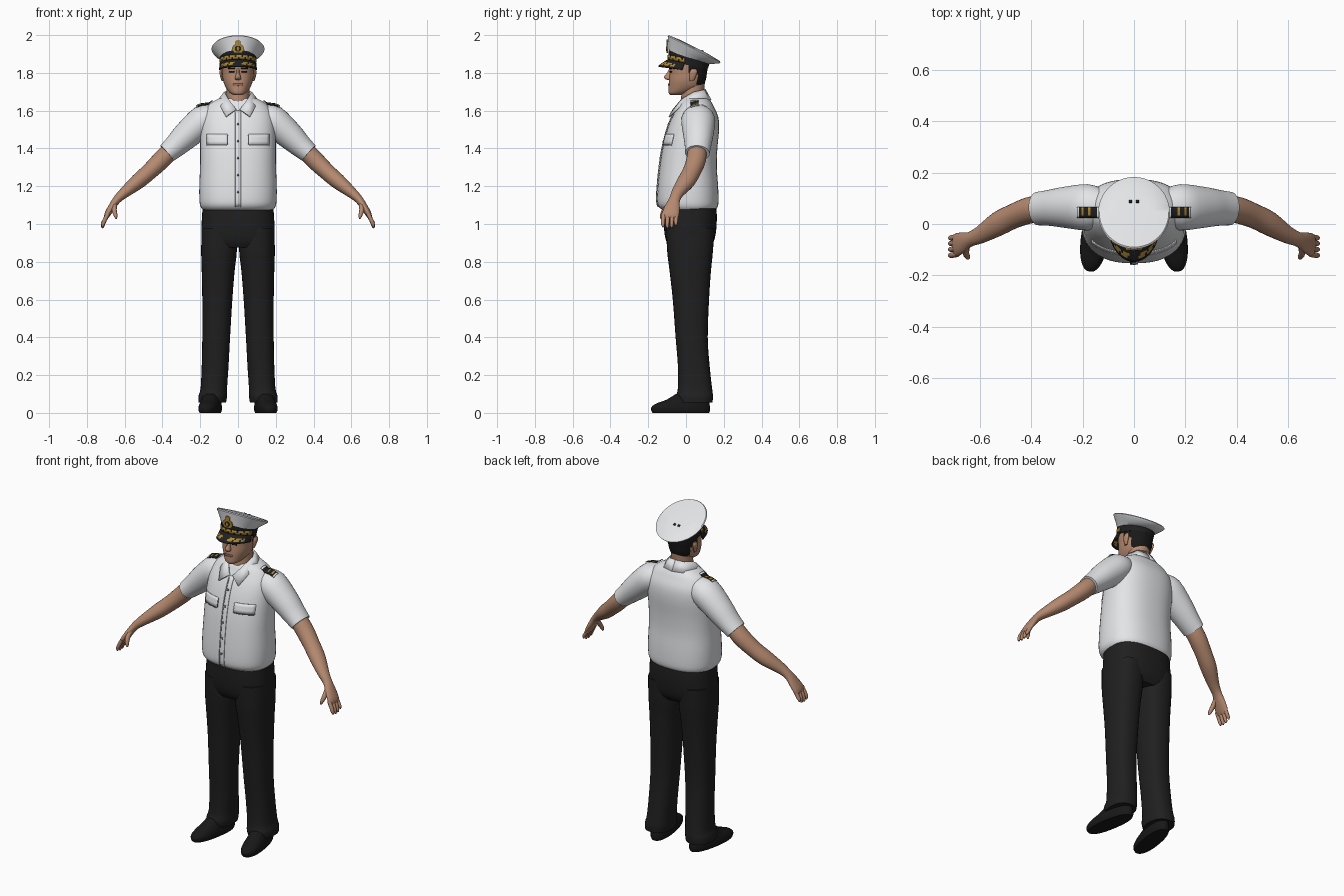
import bpy, bmesh, math
from mathutils import Vector
from mathutils.bvhtree import BVHTree

if "Cube" in bpy.data.objects:
    bpy.data.objects.remove(bpy.data.objects["Cube"])

def material(name, r, g, b):
    m = bpy.data.materials.new(name)
    m.diffuse_color = (r, g, b, 1)
    m.use_nodes = True
    m.node_tree.nodes["Principled BSDF"].inputs["Base Color"].default_value = m.diffuse_color
    return m

WHITE = material("white_cotton", .80, .81, .83)
BLACK = material("black_cloth", .014, .014, .015)
SHOE = material("black_leather", .009, .009, .009)
SKIN = material("skin", .46, .25, .16)
HAIR = material("dark_hair", .010, .009, .009)
GOLD = material("gold_braid", .42, .24, .03)
LIPS = material("lips", .32, .14, .10)
SEAM = material("seam_grey", .12, .12, .13)

def make(name, verts, faces, mats, rule=None, mirror=False, thick=0, angle=40):
    """Mesh object; rule(face index, centre) picks the material slot."""
    me = bpy.data.meshes.new(name)
    me.from_pydata([tuple(v) for v in verts], [], faces)
    bm = bmesh.new()
    bm.from_mesh(me)
    bmesh.ops.recalc_face_normals(bm, faces=bm.faces)
    bm.to_mesh(me)
    bm.free()
    for m in mats:
        me.materials.append(m)
    for i, p in enumerate(me.polygons):
        p.use_smooth = True
        if rule:
            p.material_index = rule(i, p.center)
    me.set_sharp_from_angle(angle=math.radians(angle))
    ob = bpy.data.objects.new(name, me)
    bpy.context.collection.objects.link(ob)
    if thick:
        s = ob.modifiers.new("thickness", 'SOLIDIFY')
        s.thickness, s.offset = thick, 0
    if mirror:
        ob.modifiers.new("mirror", 'MIRROR').use_mirror_merge = False
    return ob

def smooth(rings, k):
    """Catmull-Rom between rings of (centre, axis a, axis b)."""
    out = []
    for i in range(len(rings) - 1):
        p0, p1, p2, p3 = (rings[min(max(j, 0), len(rings) - 1)] for j in range(i - 1, i + 3))
        for s in range(k):
            t = s / k
            out.append([.5 * (2 * b + (c - a) * t + (2 * a - 5 * b + 4 * c - d) * t * t
                              + (3 * b - a - 3 * c + d) * t ** 3)
                        for a, b, c, d in zip(p0, p1, p2, p3)])
    return out + [rings[-1]]

def loft(name, rings, mats, n=32, k=3, power=2, **kw):
    """Skin over superelliptic rings, closed at both ends."""
    rings = smooth(rings, k) if k > 1 else rings
    f = lambda v: math.copysign(abs(v) ** (2 / power), v)
    verts = [c + a * f(math.cos(2 * math.pi * j / n)) + b * f(math.sin(2 * math.pi * j / n))
             for c, a, b in rings for j in range(n)]
    faces = [(i * n + j, i * n + (j + 1) % n, (i + 1) * n + (j + 1) % n, (i + 1) * n + j)
             for i in range(len(rings) - 1) for j in range(n)]
    faces += [tuple(range(n))[::-1], tuple(range(len(verts) - n, len(verts)))]
    return make(name, verts, faces, mats, **kw)

def stack(rows):
    """Level rings from (z, x_left, x_right, y_front, y_back)."""
    return [(Vector(((l + r) / 2, (f + b) / 2, z)), Vector(((r - l) / 2, 0, 0)),
             Vector((0, (b - f) / 2, 0))) for z, l, r, f, b in rows]

def sym(rows):
    return stack([(z, -h, h, f, b) for z, h, f, b in rows])

def tube(rows):
    """Rings square to a path of (x, y, z, thickness radius, y radius)."""
    pts = [Vector(r[:3]) for r in rows]
    out = []
    for i, r in enumerate(rows):
        t = (pts[min(i + 1, len(pts) - 1)] - pts[max(i - 1, 0)]).normalized()
        b = (Vector((0, 1, 0)) - t * t.y).normalized()
        out.append((pts[i], b.cross(t) * r[3], b * r[4]))
    return out

def grid(name, rows, mats, **kw):
    n = len(rows[0])
    faces = [(i * n + j, i * n + j + 1, (i + 1) * n + j + 1, (i + 1) * n + j)
             for i in range(len(rows) - 1) for j in range(n - 1)]
    return make(name, [v for r in rows for v in r], faces, mats, **kw)

# shirt body and short sleeves
torso = loft("shirt_body", sym([
    (1.075, .185, -.125, .155), (1.09, .197, -.143, .167), (1.12, .204, -.153, .172),
    (1.2, .205, -.15, .17), (1.3, .201, -.14, .163), (1.4, .2, -.125, .166),
    (1.5, .199, -.1, .175), (1.57, .19, -.072, .17), (1.62, .165, -.043, .148),
    (1.645, .138, -.03, .135), (1.665, .1, -.015, .12)]), [WHITE], n=48, power=2.4)
sleeve = loft("sleeve", tube([
    (.12, .065, 1.575, .065, .07), (.18, .065, 1.55, .082, .09), (.27, .065, 1.472, .074, .08),
    (.33, .063, 1.415, .062, .07), (.375, .06, 1.375, .054, .065)]), [WHITE], mirror=True)

# trousers
loft("trouser_seat", sym([(1.12, .185, -.115, .155), (1.05, .19, -.118, .163), (.97, .194, -.116, .16),
     (.91, .19, -.105, .148), (.875, .175, -.085, .125)]), [BLACK], n=40, power=2.5)
loft("trouser_leg", stack([
    (.98, .01, .192, -.105, .15), (.86, .006, .195, -.1, .143), (.75, .018, .192, -.087, .132),
    (.6, .03, .189, -.07, .122), (.4, .042, .189, -.055, .115), (.25, .05, .192, -.043, .125),
    (.13, .058, .198, -.043, .138), (.09, .058, .209, -.052, .143),
    (.055, .063, .208, -.045, .14)]), [BLACK], power=2.4, mirror=True)

# shoes, toes turned out
shoe = loft("shoe", stack([
    (0, -.05, .05, -.165, .14), (.012, -.055, .055, -.172, .145), (.03, -.056, .056, -.172, .145),
    (.05, -.052, .052, -.145, .142), (.07, -.048, .048, -.09, .14),
    (.1, -.042, .042, -.04, .135)]), [SHOE], power=2.3, mirror=True)
for v in shoe.data.vertices:
    x, y = v.co.x, v.co.y
    v.co.x, v.co.y = .145 + x * .98 - y * .16, y * .98 + x * .16 - .015

# bare arms and hands
loft("arm", tube([
    (.33, .06, 1.42, .046, .05), (.4, .055, 1.345, .049, .052), (.47, .03, 1.277, .044, .048),
    (.53, 0, 1.225, .041, .047), (.6, -.043, 1.167, .029, .034), (.64, -.06, 1.13, .022, .029),
    (.668, -.072, 1.09, .019, .04), (.692, -.082, 1.05, .016, .045),
    (.699, -.084, 1.03, .009, .038)]), [SKIN], n=24, mirror=True)
for i, (y, drop) in enumerate([(-.118, .005), (-.095, 0), (-.072, .002), (-.05, .014)]):
    loft(f"finger_{i + 1}", tube([
        (.688, y, 1.055, .011, .011), (.706, y - .003, 1.02, .011, .011),
        (.716, y - .004, .99 + drop, .009, .009), (.717, y - .002, .978 + drop, .004, .004)]),
        [SKIN], n=10, mirror=True)
loft("thumb", tube([(.652, -.075, 1.115, .013, .016), (.655, -.112, 1.075, .013, .014),
     (.648, -.128, 1.045, .01, .011), (.644, -.132, 1.028, .004, .005)]), [SKIN], n=10, mirror=True)

# neck and head, with hair at the back and temples
loft("neck", sym([(1.6, .06, -.03, .09), (1.68, .06, -.025, .095), (1.75, .06, -.02, .1)]), [SKIN])
loft("head", sym([
    (1.683, .022, -.083, -.03), (1.695, .044, -.092, .02), (1.725, .066, -.092, .085),
    (1.76, .079, -.09, .104), (1.8, .084, -.086, .111), (1.84, .087, -.087, .115),
    (1.88, .085, -.082, .112)]), [SKIN, HAIR], n=48, k=5, power=2.2,
    rule=lambda i, c: int((c.z > 1.73 and c.y > .058) or (c.z > 1.8 and c.y > .012)))
loft("nose", sym([(1.822, .007, -.09, -.07), (1.8, .009, -.101, -.07), (1.778, .015, -.117, -.07),
     (1.768, .017, -.11, -.07), (1.762, .01, -.098, -.07)]), [SKIN], n=12)
loft("ear", stack([(1.757, .078, .086, .02, .04), (1.775, .078, .093, .018, .05),
     (1.805, .08, .098, .02, .06), (1.82, .08, .092, .03, .055)]), [SKIN], n=12, mirror=True)

def trees(*obs):
    return [BVHTree.FromPolygons([v.co for v in o.data.vertices],
                                 [tuple(p.vertices) for p in o.data.polygons]) for o in obs]

def drape(name, over, u0, u1, v0, v1, mats, nu=8, nv=3, axis='y', lift=.003, **kw):
    """Thin plate laid on a surface, from the front (u=x, v=z) or above (u=x, v=y)."""
    rows = []
    for j in range(nv + 1):
        row = []
        for i in range(nu + 1):
            u, v = u0 + (u1 - u0) * i / nu, v0 + (v1 - v0) * j / nv
            o, d = ((Vector((u, -1, v)), Vector((0, 1, 0))) if axis == 'y'
                    else (Vector((u, v, 3)), Vector((0, 0, -1))))
            hits = [h for h in (t.ray_cast(o, d) for t in over) if h[0] is not None]
            p = min(hits, key=lambda h: h[3])[0] if hits else o + d
            row.append(p - d * lift)
        rows.append(row)
    return grid(name, rows, mats, thick=.004, **kw)

# face details
face = trees(bpy.data.objects["head"])
drape("eye", face, .02, .046, 1.803, 1.81, [HAIR], nv=1, lift=.001, mirror=True)
drape("eyebrow", face, .016, .052, 1.822, 1.829, [HAIR], nv=1, lift=.002, mirror=True)
drape("mouth", face, -.026, .026, 1.732, 1.743, [LIPS], nv=2, lift=.002)

# shirt front: placket, buttons, pockets
front = trees(torso)
drape("placket", front, -.016, .016, 1.09, 1.6, [WHITE], nu=2, nv=24)
drape("placket_seam", front, -.013, -.010, 1.09, 1.59, [SEAM], nu=1, nv=36, lift=.004,
      rule=lambda i, c: 0)
for i in range(5):
    z = 1.17 + i * .09
    drape(f"button_{i + 1}", front, -.005, .005, z - .005, z + .005, [SEAM], 1, 1, lift=.005)
drape("pocket_flap", front, .055, .165, 1.42, 1.475, [WHITE], lift=.004, mirror=True)
drape("pocket_seam", front, .06, .165, 1.415, 1.419, [SEAM], nv=1, lift=.003, mirror=True)
drape("pocket_side_seam", front, .052, .055, 1.42, 1.47, [SEAM], 1, 3, lift=.003, mirror=True)

# collar
inner = [(0, .1, 1.712), (.048, .087, 1.708), (.071, .04, 1.697), (.05, -.022, 1.66), (.01, -.066, 1.607)]
outer = [(0, .132, 1.655), (.065, .115, 1.655), (.102, .04, 1.657), (.09, -.035, 1.618), (.064, -.089, 1.567)]
grid("collar", [inner, outer], [WHITE], thick=.008, mirror=True)

# shoulder boards
drape("shoulder_board", trees(torso, sleeve), .135, .222, .024, .066, [BLACK, GOLD, WHITE], nu=10, nv=4,
      axis='z', lift=.008, mirror=True,
      rule=lambda i, c: 2 if i % 10 in (0, 9) else 1 if i % 10 in (4, 7) and 10 <= i < 40 else 0)

# peaked cap: tilted rings from (half width, y front, z front, y back, z back)
def tilt(rows):
    return [(Vector((0, (yf + yb) / 2, (zf + zb) / 2)), Vector((h, 0, 0)),
             Vector((0, (yb - yf) / 2, (zb - zf) / 2))) for h, yf, zf, yb, zb in rows]

loft("cap_band", tilt([(.093, -.094, 1.86, .115, 1.822), (.098, -.092, 1.92, .125, 1.85)]),
     [BLACK], n=48, k=1)
loft("cap_crown", tilt([(.097, -.091, 1.912, .125, 1.846), (.112, -.092, 1.942, .145, 1.848),
     (.134, -.096, 1.985, .176, 1.85), (.14, -.097, 1.996, .183, 1.856), (.135, -.09, 1.999, .178, 1.864),
     (.07, -.022, 1.971, .11, 1.905), (.01, .035, 1.942, .055, 1.932)]), [WHITE], n=48, k=1)
drape("cap_mark", trees(bpy.data.objects["cap_crown"]), .008, .02, .083, .093, [BLACK], 1, 1,
      axis='z', lift=.001, mirror=True)

# braid round the front of the band
def arc(t, z, grow=0):
    return Vector(((.095 + grow) * math.sin(t), .012 - (.106 + grow) * math.cos(t),
                   z - .022 * (1 - math.cos(t))))
ts = [math.radians(-80 + 160 * i / 32) for i in range(33)]
grid("cap_braid", [[arc(t, 1.873, .002) for t in ts], [arc(t, 1.885, .002) for t in ts],
     [arc(t, 1.896, .002) for t in ts]], [GOLD, BLACK], thick=.005,
     rule=lambda i, c: int(i % 4 == (0 if i < 32 else 2)))

# peak with leaf embroidery on each side
peak = []
for j in range(6):
    f = j / 5
    peak.append([arc(t, 1.87 - .03 * f, 0) + Vector((.004 * math.sin(t) * f, -.052 * f * max(math.cos(t), 0) ** .8,
                 -.006 * f * f)) for t in ts])
grid("cap_peak", peak, [BLACK, GOLD], thick=.006,
     rule=lambda i, c: int(i // 32 in (2, 3) and .018 < abs(c.x) < .085 and (i % 32 + i // 32) % 4 != 0))

# cap badge: dark backing with a gold wreath and centre
def plate(name, outline, y, mat):
    n = len(outline)
    verts = [(x, y, z) for x, z in outline] + [(x, y + .008, z) for x, z in outline]
    faces = [tuple(range(n)), tuple(range(2 * n - 1, n - 1, -1))]
    faces += [(i, (i + 1) % n, n + (i + 1) % n, n + i) for i in range(n)]
    return make(name, verts, faces, [mat])
plate("badge_wreath", [(-.02, 1.905), (.02, 1.905), (.034, 1.925), (.027, 1.943), (.013, 1.952),
      (.014, 1.968), (0, 1.976), (-.014, 1.968), (-.013, 1.952), (-.027, 1.943), (-.034, 1.925)], -.102, GOLD)
oval = [(math.cos(a * math.pi / 6), math.sin(a * math.pi / 6)) for a in range(12)]
plate("badge_backing", [(.017 * x, 1.928 + .016 * z) for x, z in oval], -.104, BLACK)
plate("badge_centre", [(.007 * x, 1.928 + .011 * z) for x, z in oval], -.106, GOLD)
